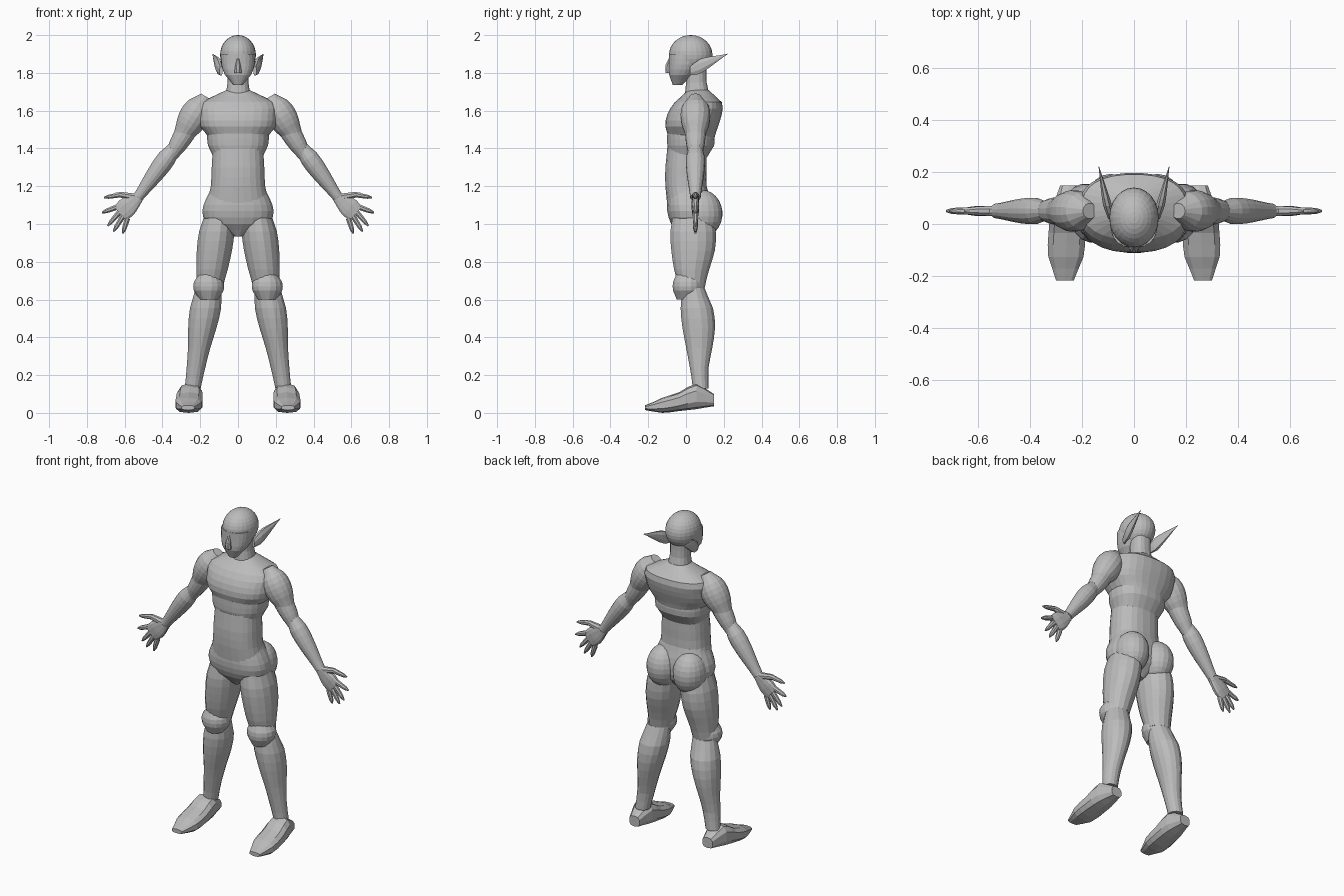
import bpy, bmesh, math
from mathutils import Vector

cube = bpy.data.objects.get("Cube")
if cube:
    bpy.data.objects.remove(cube, do_unlink=True)

grey = bpy.data.materials.new("clay grey")
grey.use_nodes = True
tone = (0.5, 0.5, 0.5, 1)
grey.diffuse_color = tone
grey.node_tree.nodes["Principled BSDF"].inputs["Base Color"].default_value = tone

X, Y, Z = Vector((1, 0, 0)), Vector((0, 1, 0)), Vector((0, 0, 1))


def finish(name, bm):
    bmesh.ops.recalc_face_normals(bm, faces=bm.faces)
    mesh = bpy.data.meshes.new(name)
    bm.to_mesh(mesh)
    bm.free()
    mesh.materials.append(grey)
    obj = bpy.data.objects.new(name, mesh)
    bpy.context.collection.objects.link(obj)


def sample(values, position):
    """Smooth curve through evenly spaced values, position from 0 to 1."""
    last = len(values) - 1
    index = min(int(position * last), last - 1)
    t = position * last - index
    before, after = max(index - 1, 0), min(index + 2, last)
    a, b, c, d = (values[i] for i in (before, index, index + 1, after))
    return b + t * (c - a + t * (2 * a - 5 * b + 4 * c - d + t * (3 * (b - c) + d - a))) / 2


def superellipse(angle, power):
    return [math.copysign(abs(value) ** (2 / power), value)
            for value in (math.cos(angle), math.sin(angle))]


def loft(name, start, end, widths, fronts=None, backs=None, across=X, depth=Y,
         sides=16, power=2, steps=2):
    """Skin rings from start to end; half widths, and extents along depth, are evenly spaced."""
    backs = backs or widths
    fronts = fronts or [-back for back in backs]
    bm = bmesh.new()
    rings = []
    count = (len(widths) - 1) * steps
    for step in range(count + 1):
        position = step / count
        width, front, back = (sample(values, position) for values in (widths, fronts, backs))
        centre = start.lerp(end, position) + depth * (front + back) / 2
        ring = []
        for side in range(sides):
            cx, cy = superellipse(math.tau * (side + 0.5) / sides, power)
            ring.append(bm.verts.new(centre + across * cx * width + depth * cy * (back - front) / 2))
        rings.append(ring)
    for low, high in zip(rings, rings[1:]):
        for i in range(sides):
            j = (i + 1) % sides
            bm.faces.new((low[i], low[j], high[j], high[i]))
    bm.faces.new(rings[0])
    bm.faces.new(rings[-1])
    finish(name, bm)


def trunk(name, bottom, top, widths, fronts, backs, sides=24):
    loft(name, Z * bottom, Z * top, widths, fronts, backs, sides=sides, power=2.4)


def limb(name, start, end, widths, depths=None, sides=16, power=2):
    """Straight limb with rings square to its direction."""
    across = Y.cross(end - start).normalized()
    loft(name, start, end, widths, backs=depths, across=across, sides=sides, power=power)


def digit(name, start, end, radius):
    """Finger with a slight bulge at its joint and a rounded tip."""
    limb(name, start, end, [radius * k for k in (1, 1, 0.9, 0.8, 0.3)], sides=8)


def ball(name, centre, size, segments=24):
    bm = bmesh.new()
    bmesh.ops.create_uvsphere(bm, u_segments=segments, v_segments=segments * 2 // 3, radius=1)
    bmesh.ops.scale(bm, vec=size, verts=bm.verts)
    bmesh.ops.translate(bm, vec=centre, verts=bm.verts)
    finish(name, bm)


# Head, face and neck
ball("cranium", (0, .025, 1.895), (.095, .115, .105))
trunk("jaw", 1.735, 1.9, (.025, .07, .088, .09), (-.07, -.09, -.09, -.09), (-.02, .04, .08, .1))
trunk("nose", 1.8, 1.88, (.02, .015, .006), (-.11, -.11, -.09), (-.07, -.07, -.07), sides=8)
trunk("neck", 1.66, 1.84, (.07, .056, .056), (-.01, 0, 0), (.13, .11, .11), sides=16)

# Torso
trunk("chest", 1.45, 1.71, (.15, .2, .21, .2, .06), (-.09, -.11, -.1, -.06, .01),
      (.15, .17, .19, .19, .12), sides=28)
trunk("midriff", 1.35, 1.48, (.13, .16, .165), (-.09, -.1, -.1), (.11, .15, .15))
trunk("abdomen", 1.1, 1.4, (.165, .145, .14, .135), (-.1, -.11, -.11, -.1), (.13, .11, .11, .11))
trunk("pelvis", .935, 1.2, (.02, .16, .19, .17, .14), (-.03, -.08, -.1, -.1, -.09),
      (.07, .13, .14, .13, .11))

for sign, side in ((1, "left_"), (-1, "right_")):
    def at(x, z, y=0):
        return Vector((sign * x, y, z))

    def arm_at(x, z):
        return at(x, z, .05)

    ball(side + "buttock", at(.09, 1.055, .085), (.095, .108, .125), 20)

    # Pointed ear sweeping backwards
    loft(side + "ear", at(.09, 1.81, .02), at(.135, 1.9, .22), (.01, .018, .014, .008, .001),
         backs=(.025, .042, .032, .016, .002), depth=Z, sides=8)

    # Legs
    loft(side + "thigh", at(.1, 1.06), at(.15, .66), (.075, .095, .095, .085, .07),
         (-.07, -.085, -.08, -.065, -.04), (.14, .16, .155, .125, .1))
    loft(side + "knee", at(.155, .6), at(.155, .74), (.05, .08, .08, .05),
         (-.05, -.07, -.07, -.05), (.07, .09, .09, .08))
    loft(side + "shin", at(.155, .66), at(.24, .13), (.07, .084, .076, .06, .05, .043),
         (-.02, -.03, -.02, 0, .02, .035), (.1, .145, .155, .14, .12, .12))
    loft(side + "foot", at(.265, 0, -.217), at(.25, 0, .147), (.035, .07, .073, .065, .035),
         (.015, 0, .01, .02, .035), (.04, .08, .11, .155, .1), depth=Z, sides=10, power=2.8)

    # Arms
    limb(side + "shoulder", arm_at(.17, 1.675), arm_at(.295, 1.465), (.03, .07, .08, .07, .05))
    limb(side + "upper_arm", arm_at(.25, 1.53), arm_at(.355, 1.36), (.055, .055, .048, .035))
    limb(side + "forearm", arm_at(.325, 1.42), arm_at(.53, 1.14), (.03, .05, .048, .038, .028))

    # Hand: knuckles lie on a line, each finger runs to its tip
    limb(side + "palm", arm_at(.525, 1.145), arm_at(.625, 1.055), (.03, .045, .055, .05),
         (.02, .02, .02, .015), sides=12, power=2.6)
    first, last = arm_at(.64, 1.09), arm_at(.585, 1.03)
    tips = (.72, 1.06), (.69, .99), (.66, .96), (.61, .95)
    for k, (finger, tip) in enumerate(zip(("index", "middle", "ring", "little"), tips)):
        digit(f"{side}{finger}_finger", first.lerp(last, k / 3), arm_at(*tip), .015)
    digit(side + "thumb_base", arm_at(.54, 1.14), arm_at(.65, 1.16), .02)
    digit(side + "thumb", arm_at(.62, 1.155), arm_at(.71, 1.14), .014)
